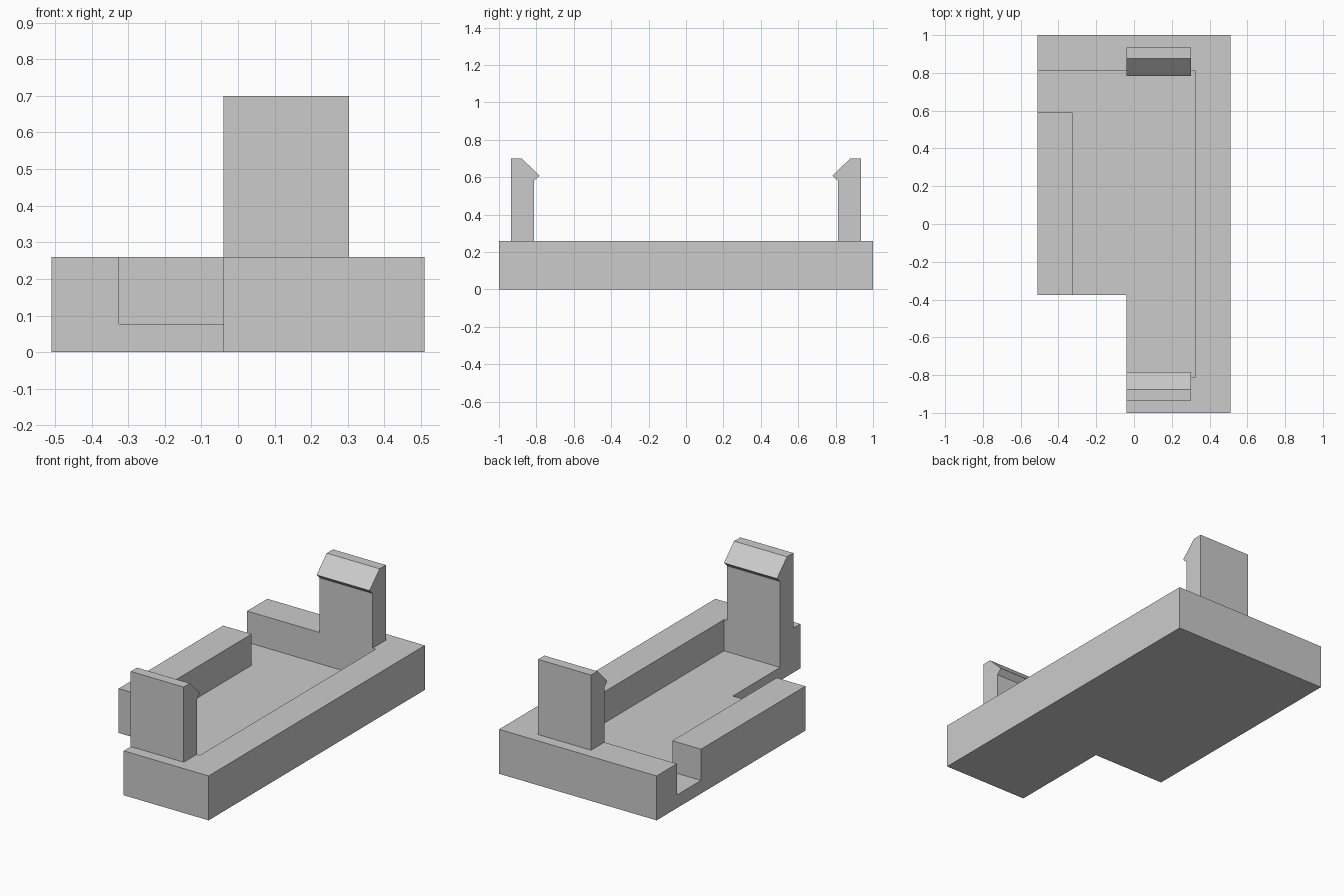
import bpy
import bmesh
from mathutils import Vector

default_cube = bpy.data.objects.get("Cube")
if default_cube:
    bpy.data.objects.remove(default_cube, do_unlink=True)

grey = bpy.data.materials.new("light_grey")
grey.use_nodes = True
grey.diffuse_color = (0.6, 0.6, 0.6, 1)
grey.node_tree.nodes["Principled BSDF"].inputs["Base Color"].default_value = grey.diffuse_color


def prism(name, outline, direction):
    """Extrude a closed 3D outline along a direction."""
    bm = bmesh.new()
    face = bm.faces.new([bm.verts.new(p) for p in outline])
    extruded = bmesh.ops.extrude_face_region(bm, geom=[face])["geom"]
    verts = [v for v in extruded if isinstance(v, bmesh.types.BMVert)]
    bmesh.ops.translate(bm, verts=verts, vec=Vector(direction))
    bmesh.ops.recalc_face_normals(bm, faces=bm.faces)
    mesh = bpy.data.meshes.new(name)
    bm.to_mesh(mesh)
    bm.free()
    mesh.materials.append(grey)
    obj = bpy.data.objects.new(name, mesh)
    bpy.context.collection.objects.link(obj)
    return obj


HALF_X, HALF_Y, BASE_TOP, FLOOR = 0.51, 1.0, 0.26, 0.077
CLIP_LEFT, CLIP_RIGHT = 0.303, -0.04
NOTCH_Y, POCKET_Y = -0.375, 0.813

# Base block with its front right corner missing
base_outline = [(CLIP_RIGHT, -HALF_Y), (HALF_X, -HALF_Y), (HALF_X, HALF_Y),
                (-HALF_X, HALF_Y), (-HALF_X, NOTCH_Y), (CLIP_RIGHT, NOTCH_Y)]
base = prism("base_tray", [(x, y, 0) for x, y in base_outline], (0, 0, BASE_TOP))

# Pocket, open at the corner and through the gap in the right wall
pocket_outline = [(-0.325, -0.6), (-0.2, -0.6), (-0.2, -POCKET_Y), (0.323, -POCKET_Y),
                  (0.323, POCKET_Y), (-0.7, POCKET_Y), (-0.7, 0.59), (-0.325, 0.59)]
cutter = prism("pocket_cutter", [(x, y, FLOOR) for x, y in pocket_outline], (0, 0, 0.5))
cutter.hide_render = True
cut = base.modifiers.new("pocket", "BOOLEAN")
cut.operation = "DIFFERENCE"
cut.solver = "EXACT"
cut.object = cutter
bpy.context.view_layer.objects.active = base
bpy.ops.object.modifier_apply(modifier=cut.name)
bpy.data.objects.remove(cutter, do_unlink=True)

# Facing snap clips with hooked, chamfered tips
clip_profile = [(0.935, BASE_TOP), (0.935, 0.70), (0.877, 0.70),
                (0.784, 0.608), (POCKET_Y, 0.58), (POCKET_Y, BASE_TOP)]
for name, side in (("front_clip", -1), ("back_clip", 1)):
    prism(name, [(CLIP_RIGHT, side * y, z) for y, z in clip_profile],
          (CLIP_LEFT - CLIP_RIGHT, 0, 0))
